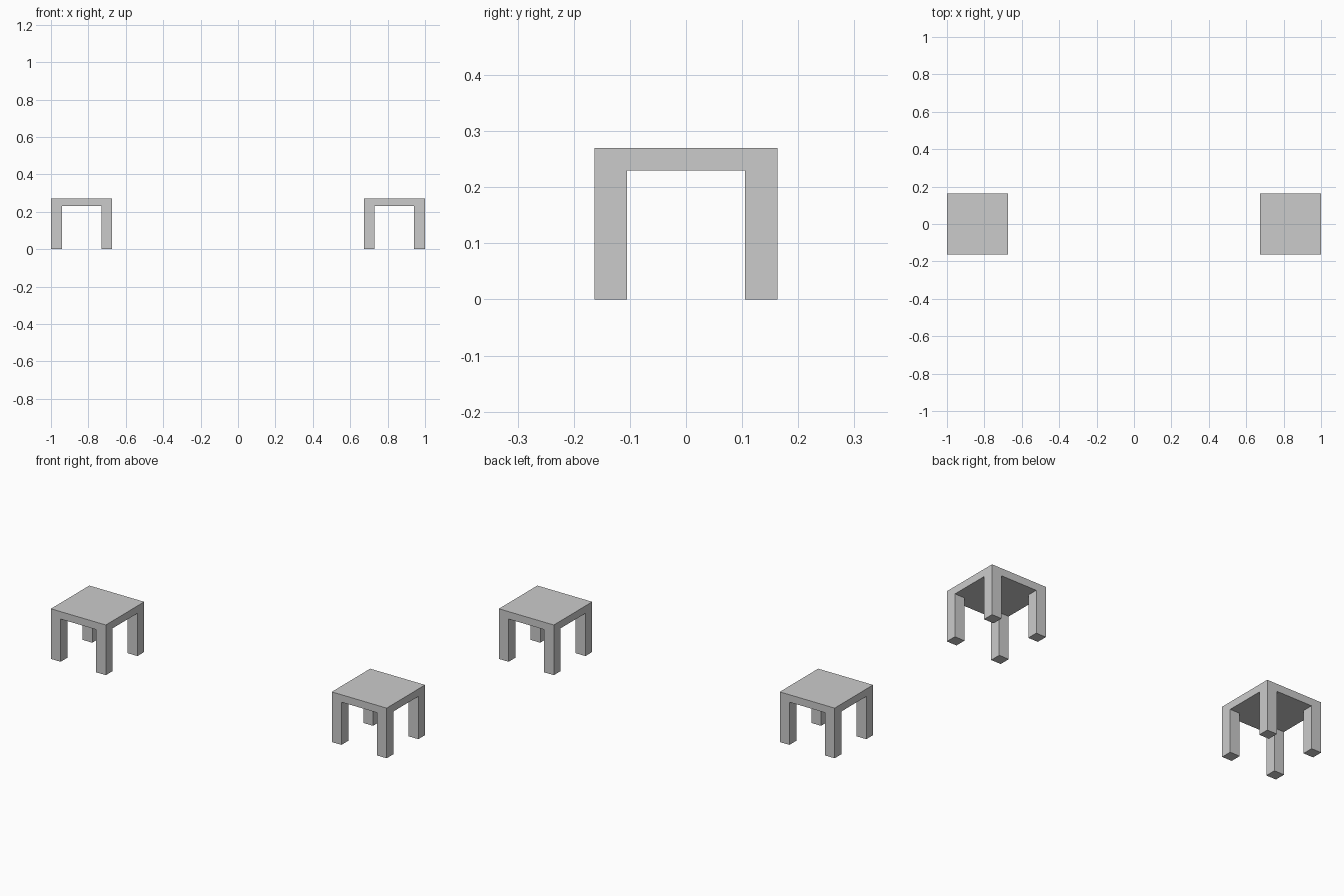
import bpy, bmesh

if "Cube" in bpy.data.objects:
    bpy.data.objects.remove(bpy.data.objects["Cube"])

HALF = 0.1635         # half the table width
LEG = 0.058           # leg width
TOP, UNDER = 0.27, 0.23


def build_table(name, cx):
    bm = bmesh.new()
    # 3 x 3 grid whose corner cells become the legs
    cuts = [-HALF, -HALF + LEG, HALF - LEG, HALF]
    verts = [[bm.verts.new((x, y, TOP)) for x in cuts] for y in cuts]
    cells = {}
    for j in range(3):
        for i in range(3):
            cells[i, j] = bm.faces.new((verts[j][i], verts[j][i + 1],
                                        verts[j + 1][i + 1], verts[j + 1][i]))

    # Table top slab
    slab = bmesh.ops.extrude_face_region(bm, geom=list(cells.values()), use_keep_orig=True)
    under = [g for g in slab["geom"] if isinstance(g, bmesh.types.BMFace)]
    for v in {v for f in under for v in f.verts}:
        v.co.z = UNDER

    # Four legs pulled down from the corner cells
    corners = []
    for f in under:
        c = f.calc_center_median()
        if min(abs(c.x), abs(c.y)) > HALF - LEG:
            corners.append(f)
    legs = bmesh.ops.extrude_discrete_faces(bm, faces=corners)["faces"]
    for f in legs:
        for v in f.verts:
            v.co.z = 0.0

    # Merge the flat surfaces into clean faces
    bmesh.ops.recalc_face_normals(bm, faces=bm.faces[:])
    bmesh.ops.dissolve_limit(bm, angle_limit=0.01, verts=bm.verts[:], edges=bm.edges[:])
    mesh = bpy.data.meshes.new(name)
    bm.to_mesh(mesh)
    bm.free()
    obj = bpy.data.objects.new(name, mesh)
    obj.location.x = cx
    bpy.context.collection.objects.link(obj)


# Matching pair of side tables
build_table("left_side_table", -1 + HALF)
build_table("right_side_table", 1 - HALF)
